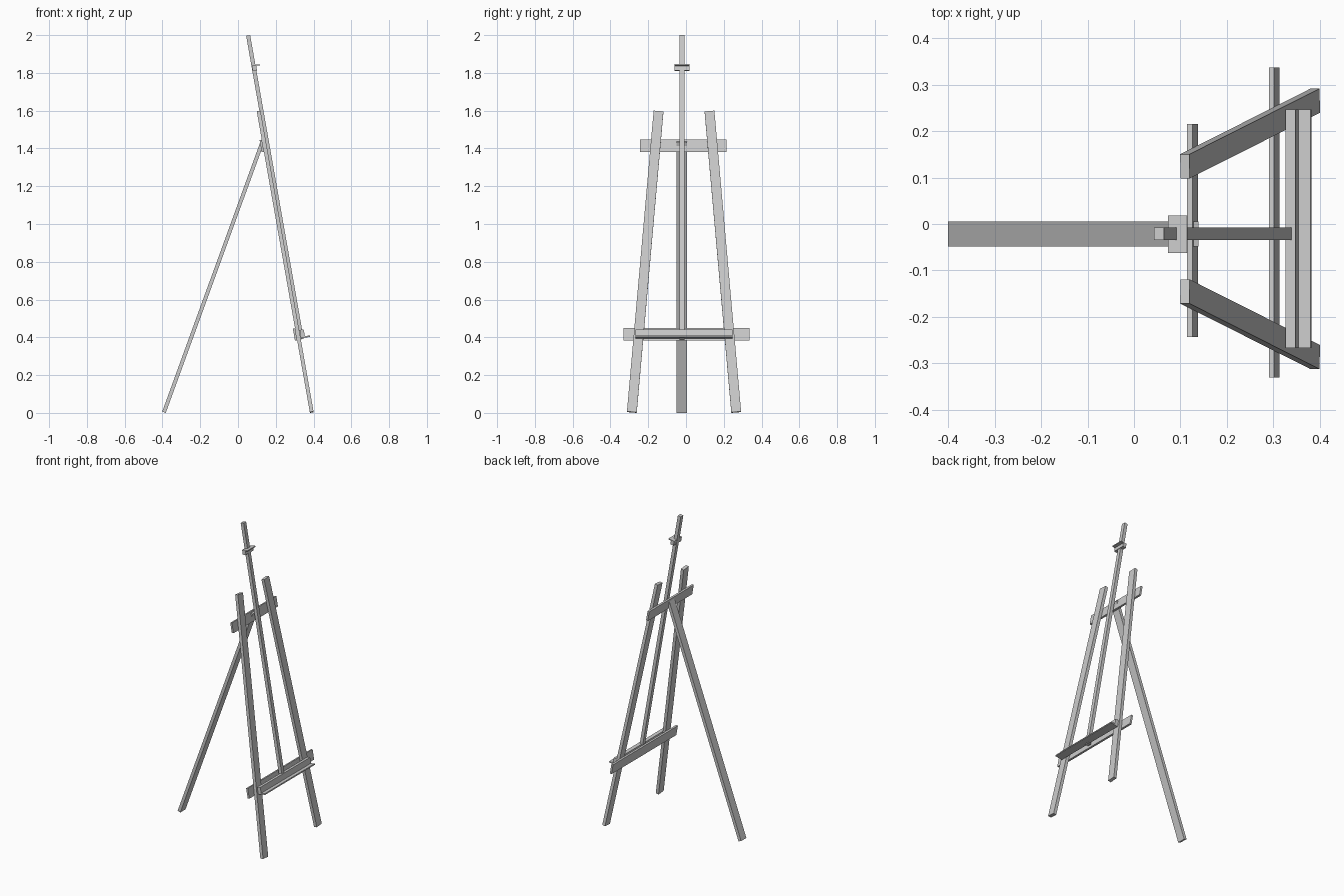
import bpy, bmesh
from math import radians
from mathutils import Matrix, Vector

if "Cube" in bpy.data.objects:
    bpy.data.objects.remove(bpy.data.objects["Cube"])

# Easel plane: local x = forward normal, y = sideways, z = up the slope
EASEL = Matrix.Translation((0.25, 0, 0.80)) @ Matrix.Rotation(radians(-10), 4, 'Y')


def prism(name, profile, y0, y1, matrix):
    """Extrude an (x, z) profile from y0 to y1, then place it."""
    bm = bmesh.new()
    face = bm.faces.new([bm.verts.new((x, y0, z)) for x, z in profile])
    ext = bmesh.ops.extrude_face_region(bm, geom=[face])
    bmesh.ops.translate(bm, vec=Vector((0, y1 - y0, 0)),
                        verts=[v for v in ext['geom'] if isinstance(v, bmesh.types.BMVert)])
    bmesh.ops.recalc_face_normals(bm, faces=bm.faces)
    bm.transform(matrix)
    mesh = bpy.data.meshes.new(name)
    bm.to_mesh(mesh)
    bm.free()
    ob = bpy.data.objects.new(name, mesh)
    bpy.context.collection.objects.link(ob)
    return ob


def bar(name, x0, x1, y0, y1, z0, z1, matrix=EASEL):
    return prism(name, [(x0, z0), (x1, z0), (x1, z1), (x0, z1)], y0, y1, matrix)


# Splayed front legs
for name, y, splay in (("front_leg_left", -0.216, -5), ("front_leg_right", 0.195, 5)):
    m = EASEL @ Matrix.Translation((0, y, 0)) @ Matrix.Rotation(radians(splay), 4, 'X')
    bar(name, -0.01, 0.01, -0.026, 0.026, -0.8115, 0.8115, m)

# Cross rails behind the legs
bar("upper_rail", -0.0217, -0.0097, -0.243, 0.215, 0.593, 0.658)
bar("lower_rail", -0.0217, -0.0097, -0.331, 0.337, -0.4205, -0.3555)

# Centre mast
bar("mast", 0.004, 0.0255, -0.034, -0.008, -0.419, 1.214)

# Canvas tray: block with a thin lip along its bottom
prism("canvas_tray", [(0.012, -0.414), (0.061, -0.414), (0.061, -0.406),
                      (0.034, -0.406), (0.034, -0.369), (0.012, -0.369)],
      -0.267, 0.247, EASEL)

# Top canvas clamp: block with a thin lip along its top
prism("canvas_clamp", [(0.006, 1.054), (0.048, 1.054), (0.048, 1.048),
                       (0.029, 1.048), (0.029, 1.024), (0.006, 1.024)],
      -0.062, 0.018, EASEL)

# Rear support leg
REAR = Matrix.Translation((-0.131, -0.022, 0.72)) @ Matrix.Rotation(radians(20), 4, 'Y')
bar("rear_leg", -0.01, 0.01, -0.027, 0.027, -0.7625, 0.7625, REAR)
